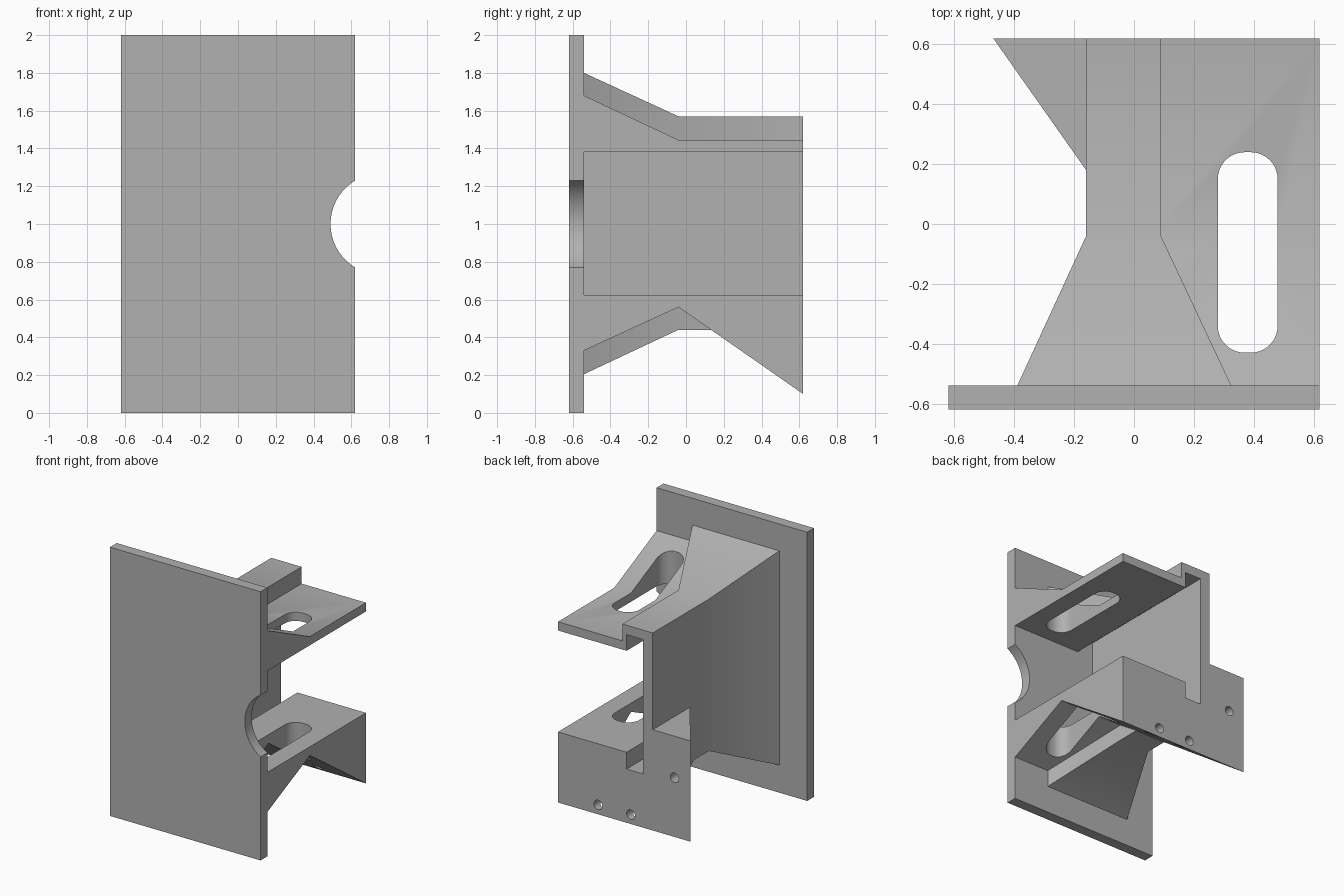
import bpy, bmesh
from math import sin, cos, pi, radians

cube = bpy.data.objects.get("Cube")
if cube:
    bpy.data.objects.remove(cube, do_unlink=True)

grey = bpy.data.materials.new("plain grey")
grey.use_nodes = True
grey.diffuse_color = (0.44, 0.44, 0.44, 1)
grey.node_tree.nodes["Principled BSDF"].inputs["Base Color"].default_value = grey.diffuse_color


def loft(name, rings):
    """Closed solid through rings with equal point counts."""
    bm = bmesh.new()
    loops = [[bm.verts.new(p) for p in ring] for ring in rings]
    n = len(loops[0])
    for a, b in zip(loops, loops[1:]):
        for i in range(n):
            j = (i + 1) % n
            bm.faces.new((a[i], a[j], b[j], b[i]))
    bm.faces.new(loops[0])
    bm.faces.new(loops[-1])
    bmesh.ops.recalc_face_normals(bm, faces=bm.faces[:])
    mesh = bpy.data.meshes.new(name)
    bm.to_mesh(mesh)
    bm.free()
    mesh.materials.append(grey)
    ob = bpy.data.objects.new(name, mesh)
    bpy.context.collection.objects.link(ob)
    return ob


def rect(y, x0, x1, z0, z1):
    return [(x0, y, z0), (x1, y, z0), (x1, y, z1), (x0, y, z1)]


def box(name, x0, x1, y0, y1, z0, z1):
    return loft(name, [rect(y, x0, x1, z0, z1) for y in (y0, y1)])


def side_prism(name, profile, x0, x1):
    return loft(name, [[(x, y, z) for y, z in profile] for x in (x0, x1)])


def rod(name, x, z, r, y0, y1, n):
    ring = [(x + r * cos(2 * pi * i / n), z + r * sin(2 * pi * i / n)) for i in range(n)]
    return loft(name, [[(px, y, pz) for px, pz in ring] for y in (y0, y1)])


def cut(ob, *cutters):
    bpy.ops.object.select_all(action="DESELECT")
    bpy.context.view_layer.objects.active = ob
    ob.select_set(True)
    for c in cutters:
        mod = ob.modifiers.new("cut", "BOOLEAN")
        mod.operation = "DIFFERENCE"
        mod.solver = "EXACT"
        mod.object = c
        bpy.ops.object.modifier_apply(modifier=mod.name)
    bpy.ops.object.shade_smooth_by_angle(angle=radians(30))


PLATE, BEND, BACK = -0.54, -0.04, 0.62

# Main parts
plate = box("mounting_plate", -0.62, 0.62, -0.62, PLATE, 0, 2)
web = loft("flared_web", [rect(PLATE, -0.39, 0.325, 0.205, 1.8),
                          rect(BEND, -0.16, 0.09, 0.44, 1.57),
                          rect(BACK, -0.16, 0.09, 0.44, 1.57)])
upper = side_prism("upper_flange", [(PLATE, 1.38), (PLATE, 1.68), (BEND, 1.445),
                                    (BACK, 1.445), (BACK, 1.38)], -0.12, 0.62)
lower = side_prism("lower_flange", [(PLATE, 0.625), (PLATE, 0.33), (BEND, 0.56),
                                    (BACK, 0.1), (BACK, 0.625)], -0.16, 0.62)

# Side wing with the same sloping underside as the lower flange
plan = [(-0.47, BACK), (-0.16, 0.18), (-0.12, 0.18), (-0.12, BACK)]
slope = (0.1 - 0.56) / (BACK - BEND)
wing = loft("side_wing", [[(x, y, 0.56 + slope * (y - BEND)) for x, y in plan],
                          [(x, y, 0.85) for x, y in plan]])

# Cutters
cavity = box("cavity_cutter", -0.08, 1, -1, 1, 0.625, 1.38)
channel = box("channel_cutter", -0.08, 0.055, -1, 1, 0.5, 1.5)
notch = rod("notch_cutter", 0.758, 1, 0.268, -1, 0, 96)
r, steps = 0.09, 10
slot_plan = []
for k, (sx, sy) in enumerate([(1, 1), (-1, 1), (-1, -1), (1, -1)]):
    for i in range(steps + 1):
        a = (k + i / steps) * pi / 2
        slot_plan.append((0.38 + sx * (0.1 - r) + r * cos(a),
                          -0.095 + sy * (0.335 - r) + r * sin(a)))
slot = loft("slot_cutter", [[(x, y, z) for x, y in slot_plan] for z in (-1, 3)])
holes = [rod("hole_cutter", x, z, 0.035, 0.4, 0.8, 24)
         for x, z in ((0.29, 0.17), (0.02, 0.17), (-0.34, 0.54))]

cut(plate, notch)
cut(web, cavity, channel)
cut(upper, channel, slot)
cut(lower, channel, slot, holes[0], holes[1])
cut(wing, holes[2])

for c in [cavity, channel, notch, slot] + holes:
    bpy.data.objects.remove(c, do_unlink=True)
